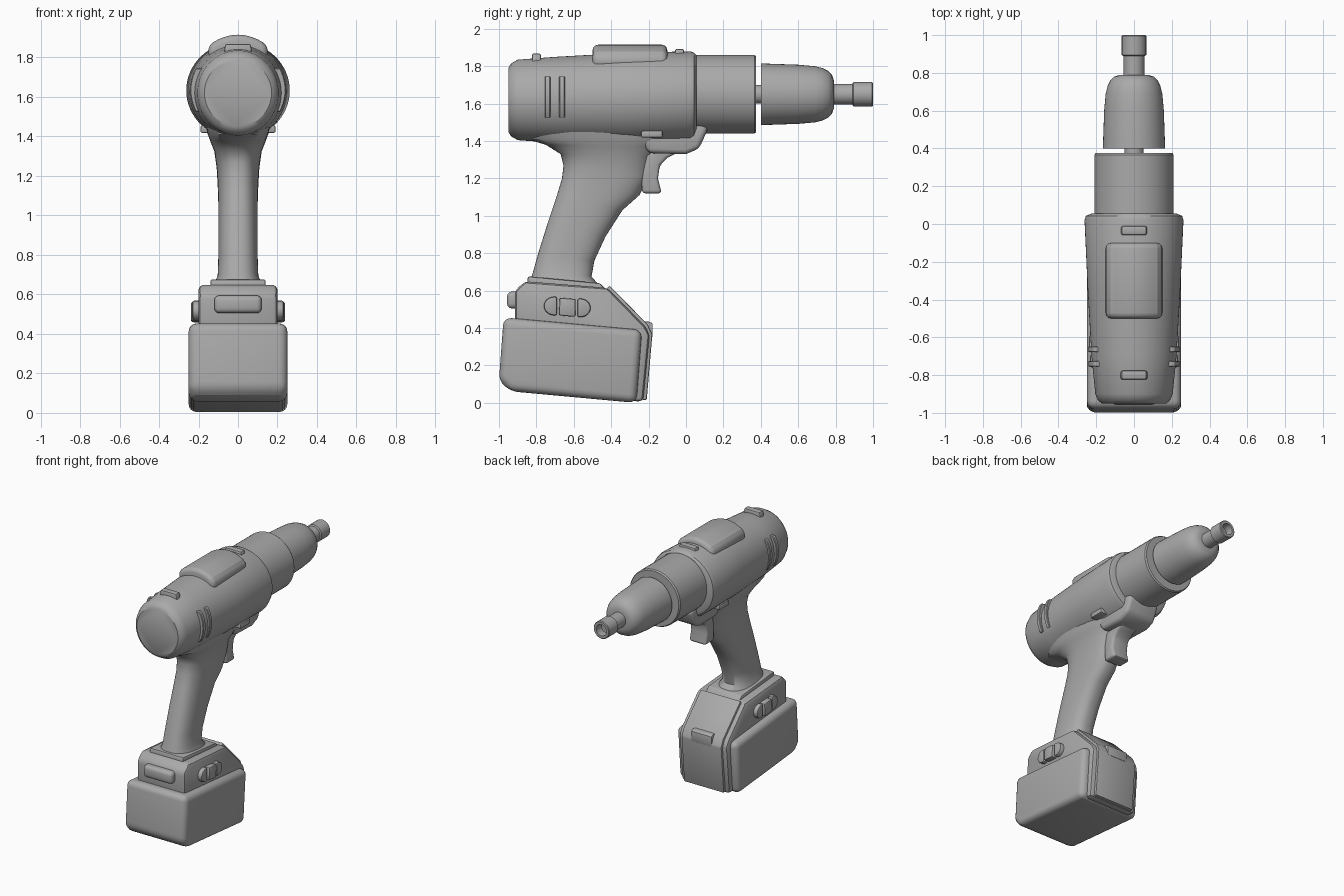
import bpy, bmesh, math
from mathutils import Vector

if "Cube" in bpy.data.objects:
    bpy.data.objects.remove(bpy.data.objects["Cube"])

grey = bpy.data.materials.new("tool_grey")
grey.diffuse_color = (0.4, 0.4, 0.4, 1)
grey.use_nodes = True
grey.node_tree.nodes["Principled BSDF"].inputs["Base Color"].default_value = grey.diffuse_color


def finish(name, bm, bevel=0, seg=3, smooth=32):
    bmesh.ops.recalc_face_normals(bm, faces=bm.faces)
    if bevel:
        edges = [e for e in bm.edges if e.calc_face_angle(0) > math.radians(28)]
        bmesh.ops.bevel(bm, geom=edges, offset=bevel, segments=seg,
                        profile=0.5, affect='EDGES', clamp_overlap=True)
    me = bpy.data.meshes.new(name)
    bm.to_mesh(me)
    bm.free()
    me.materials.append(grey)
    me.shade_smooth()
    me.set_sharp_from_angle(angle=math.radians(smooth))
    ob = bpy.data.objects.new(name, me)
    bpy.context.collection.objects.link(ob)
    return ob


def prism(name, pts, a, b, axis='X', bevel=0.0, seg=3):
    """Extrude a profile: (y, z) points along X, or (x, z) points along Y."""
    bm = bmesh.new()
    place = (lambda p, t: (t, p[0], p[1])) if axis == 'X' else (lambda p, t: (p[0], t, p[1]))
    lo = [bm.verts.new(place(p, a)) for p in pts]
    hi = [bm.verts.new(place(p, b)) for p in pts]
    bm.faces.new(lo)
    bm.faces.new(hi)
    n = len(pts)
    for i in range(n):
        j = (i + 1) % n
        bm.faces.new((lo[i], lo[j], hi[j], hi[i]))
    return finish(name, bm, bevel, seg)


def rect(y0, y1, z0, z1):
    return [(y0, z0), (y1, z0), (y1, z1), (y0, z1)]


def loft(name, rings, n=48, power=1.0, smooth=32):
    """Skin ellipses given as (centre, half axis u, half axis v)."""
    bm = bmesh.new()
    loops = []
    for c, u, v in rings:
        loop = []
        for i in range(n):
            t = 2 * math.pi * i / n
            cu, sv = math.cos(t), math.sin(t)
            cu = math.copysign(abs(cu) ** power, cu)
            sv = math.copysign(abs(sv) ** power, sv)
            loop.append(bm.verts.new(Vector(c) + Vector(u) * cu + Vector(v) * sv))
        loops.append(loop)
    for p, q in zip(loops, loops[1:]):
        for i in range(n):
            j = (i + 1) % n
            bm.faces.new((p[i], p[j], q[j], q[i]))
    bm.faces.new(loops[0])
    bm.faces.new(loops[-1])
    return finish(name, bm, smooth=smooth)


def lathe(name, profile, z=1.65):
    return loft(name, [((0, y, z), (r, 0, 0), (0, 0, r)) for y, r in profile])


# Motor housing: (y, bottom, top, half width)
body = [(-0.95, 1.45, 1.79, 0.17), (-0.935, 1.425, 1.815, 0.19), (-0.9, 1.405, 1.835, 0.205),
        (-0.7, 1.39, 1.85, 0.225), (-0.35, 1.38, 1.87, 0.245), (0.02, 1.385, 1.88, 0.262),
        (0.043, 1.4, 1.873, 0.255), (0.055, 1.43, 1.86, 0.225)]
loft("motor_housing", [((0, y, (a + b) / 2), (w, 0, 0), (0, 0, (b - a) / 2))
                       for y, a, b, w in body], n=64)

# Collar, nose, spindle and hollow socket
lathe("front_collar", [(0.03, 0.21), (0.365, 0.21), (0.375, 0.203)])
lathe("spindle", [(0.3, 0.05), (0.5, 0.05)])
lathe("nose_cone", [(0.4, 0.165), (0.6, 0.158), (0.69, 0.15), (0.73, 0.14), (0.76, 0.125),
                    (0.78, 0.105), (0.79, 0.075)])
lathe("bit_shaft", [(0.78, 0.055), (0.9, 0.055)])
lathe("bit_socket", [(0.89, 0.057), (0.895, 0.065), (0.995, 0.065), (1.0, 0.06),
                     (1.0, 0.042), (0.94, 0.042)])

# Handle: (back point, front point, half width)
grip = [((-0.83, 0.66), (-0.46, 0.625), 0.125), ((-0.815, 0.71), (-0.505, 0.675), 0.103),
        ((-0.79, 0.8), (-0.49, 0.76), 0.1), ((-0.74, 0.96), (-0.43, 0.89), 0.1),
        ((-0.69, 1.11), (-0.34, 1.03), 0.1), ((-0.663, 1.2), (-0.25, 1.11), 0.103),
        ((-0.655, 1.27), (-0.2, 1.21), 0.108), ((-0.67, 1.33), (-0.18, 1.32), 0.12),
        ((-0.75, 1.38), (-0.12, 1.37), 0.14), ((-0.85, 1.41), (-0.05, 1.42), 0.155),
        ((-0.85, 1.5), (-0.05, 1.5), 0.17)]
loft("handle", [((0, (b[0] + f[0]) / 2, (b[1] + f[1]) / 2), (w, 0, 0),
                 (0, (f[0] - b[0]) / 2, (f[1] - b[1]) / 2)) for b, f, w in grip],
     power=0.8, smooth=50)

# Chin above the trigger, and the trigger
prism("trigger_chin", [(-0.3, 1.5), (0.08, 1.5), (0.12, 1.47), (0.07, 1.36), (0.0, 1.33),
                       (-0.2, 1.335)], -0.125, 0.125, bevel=0.025)
prism("trigger", [(-0.22, 1.36), (-0.02, 1.35), (-0.1, 1.31), (-0.14, 1.27), (-0.15, 1.2),
                  (-0.13, 1.12), (-0.235, 1.12), (-0.24, 1.25)], -0.07, 0.07, bevel=0.018)

# Top pad and the two small top tabs
xs = [-0.15 + 0.3 * i / 12 for i in range(13)]
prism("top_pad", [(x, 1.915 - 2.4 * x * x) for x in xs] + [(0.15, 1.79), (-0.15, 1.79)],
      -0.5, -0.1, 'Y', bevel=0.03)
for name, y, z in (("rear_tab", -0.8, 1.868), ("front_tab", -0.035, 1.893)):
    prism(name, [(-0.075, z - 0.07), (-0.065, z), (0.065, z), (0.075, z - 0.07)],
          y - 0.024, y + 0.024, 'Y', bevel=0.01, seg=2)

# Mirrored side parts
for s, side in ((-1, "left"), (1, "right")):
    # Curved vent ribs
    for k, y in enumerate((-0.74, -0.663)):
        arc = [math.radians(-28 + 56 * i / 10) for i in range(11)]
        outer = [(s * 0.242 * math.cos(t), 1.635 + 0.235 * math.sin(t)) for t in arc]
        inner = [(s * 0.2 * math.cos(t), 1.635 + 0.235 * math.sin(t)) for t in reversed(arc)]
        prism(f"vent_rib_{side}_{k}", outer + inner, y - 0.015, y + 0.015, 'Y', bevel=0.004, seg=1)
    # Direction switch
    prism(f"direction_switch_{side}", rect(-0.24, -0.125, 1.418, 1.455), s * 0.1, s * 0.19,
          bevel=0.008, seg=2)
    # Battery release: two rounded ends and a middle block
    for k, d in ((0, -1), (1, 1)):
        cy, cz = -0.635 + d * 0.07, 0.513 - d * 0.005
        end = [(cy + d * 0.055 * math.cos(math.radians(t)), cz + 0.05 * math.sin(math.radians(t)))
               for t in range(-90, 91, 15)]
        end = [(cy - d * 0.015, cz - 0.05)] + end + [(cy - d * 0.015, cz + 0.05)]
        prism(f"release_end_{side}_{k}", end, s * 0.15, s * 0.232, bevel=0.01, seg=2)
    prism(f"release_middle_{side}", [(-0.68, 0.468), (-0.592, 0.46), (-0.59, 0.555), (-0.675, 0.562)],
          s * 0.15, s * 0.238, bevel=0.008, seg=2)

# Foot: flange, mount with front frame, front plate, latch and rear button
prism("handle_flange", [(-0.85, 0.63), (-0.845, 0.677), (-0.46, 0.64), (-0.42, 0.6)],
      -0.14, 0.14, bevel=0.01, seg=2)
prism("battery_mount", [(-0.915, 0.38), (-0.915, 0.6), (-0.86, 0.65), (-0.42, 0.615), (-0.22, 0.41),
                        (-0.195, 0.365), (-0.23, 0.005), (-0.32, 0.015), (-0.32, 0.3)],
      -0.2, 0.2, bevel=0.025, seg=2)
prism("front_plate", [(-0.43, 0.6), (-0.41, 0.628), (-0.205, 0.42), (-0.18, 0.365), (-0.21, 0.015),
                      (-0.27, 0.02), (-0.26, 0.34)], -0.165, 0.165, bevel=0.008, seg=2)
prism("front_latch", [(-0.26, 0.36), (-0.178, 0.35), (-0.178, 0.425), (-0.2, 0.435), (-0.26, 0.435)],
      -0.085, 0.085, bevel=0.006, seg=2)
prism("rear_button", rect(-0.957, -0.88, 0.505, 0.595), -0.12, 0.12, bevel=0.025)

# Battery pack
prism("battery_pack", [(-0.975, 0.457), (-0.235, 0.39), (-0.265, 0.0), (-0.94, 0.062),
                       (-1.0, 0.12)], -0.25, 0.25, bevel=0.042, seg=4)
